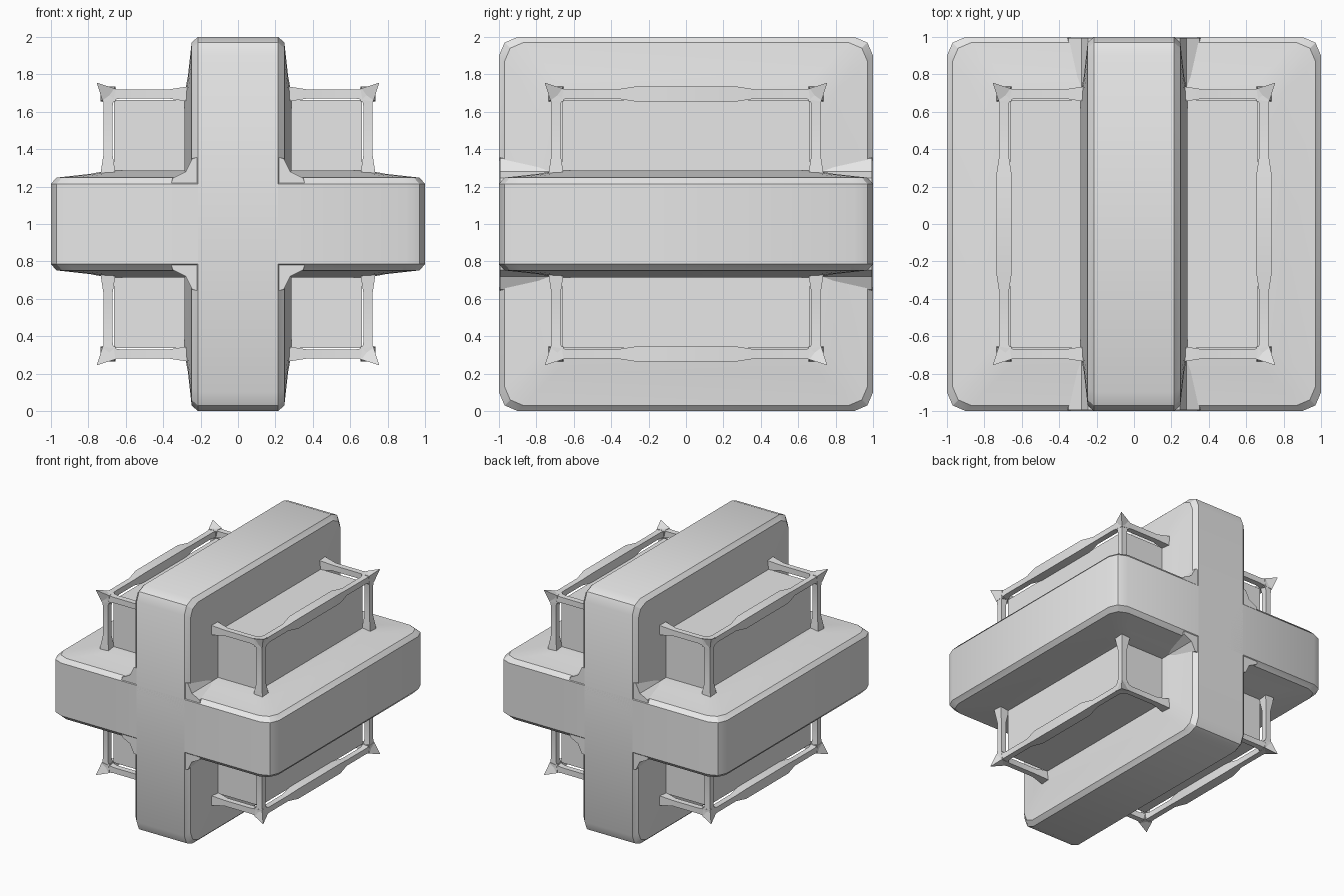
import bpy, bmesh, math
from itertools import product
from mathutils import Vector

cube = bpy.data.objects.get("Cube")
if cube:
    bpy.data.objects.remove(cube, do_unlink=True)

grey = bpy.data.materials.new("light_grey")
grey.use_nodes = True
grey.diffuse_color = (0.8, 0.8, 0.8, 1)
grey.node_tree.nodes["Principled BSDF"].inputs["Base Color"].default_value = (0.8, 0.8, 0.8, 1)

CENTRE = Vector((0, 0, 1))


def finish(name, bm):
    """Turn a bmesh into a shaded object, lifted so the model stands on the floor."""
    bmesh.ops.recalc_face_normals(bm, faces=bm.faces[:])
    mesh = bpy.data.meshes.new(name)
    bm.to_mesh(mesh)
    bm.free()
    mesh.materials.append(grey)
    ob = bpy.data.objects.new(name, mesh)
    ob.location = CENTRE
    bpy.context.collection.objects.link(ob)
    bpy.ops.object.select_all(action='DESELECT')
    ob.select_set(True)
    bpy.context.view_layer.objects.active = ob
    bpy.ops.object.shade_smooth_by_angle(angle=math.radians(25))
    return ob


def loft(bm, rings):
    """Bridge closed rings of points and cap both ends."""
    loops = [[bm.verts.new(p) for p in ring] for ring in rings]
    n = len(loops[0])
    for a, b in zip(loops, loops[1:]):
        for i in range(n):
            j = (i + 1) % n
            bm.faces.new((a[i], a[j], b[j], b[i]))
    bm.faces.new(loops[0])
    bm.faces.new(loops[-1])


def on_axis(axis, t, u, v):
    """Point with t along the axis and u, v along the next two axes."""
    p = [0, 0, 0]
    p[axis], p[(axis + 1) % 3], p[(axis + 2) % 3] = t, u, v
    return p


def rounded_square(axis, t, s):
    """Square ring of half size s with two-step corners."""
    corner = [(s, s - 0.1), (s - 0.03, s - 0.03), (s - 0.1, s)]
    ring = []
    for _ in range(4):
        ring += [on_axis(axis, t, u, v) for u, v in corner]
        corner = [(-v, u) for u, v in corner]
    return ring


# Two crossing slabs, thicker in the middle and chamfered at the rim
SLAB = [(0.285, 0.70), (0.268, 0.79), (0.248, 0.97), (0.215, 1.0)]
for name, axis in (("upright_slab", 0), ("level_slab", 2)):
    bm = bmesh.new()
    sections = SLAB + [(-t, s) for t, s in reversed(SLAB)]
    loft(bm, [rounded_square(axis, t, s) for t, s in sections])
    finish(name, bm)

# Fillets in the four inner corners of the cross
FILLET = [(0.2, 0.2), (0.2, 0.36), (0.245, 0.35), (0.28, 0.28), (0.35, 0.245), (0.36, 0.2)]
bm = bmesh.new()
for sx, sz in product((-1, 1), repeat=2):
    loft(bm, [[(sx * x, y, sz * z) for x, z in FILLET] for y in (-0.995, 0.995)])
finish("corner_fillets", bm)

# Central block
bm = bmesh.new()
bmesh.ops.create_cube(bm, size=1.325)
finish("core_block", bm)

# Slim ribs along the block edges, flared where they meet the slabs
RIB = [(0.72, 0.655, 0.725), (0.62, 0.672, 0.718), (0.38, 0.672, 0.718), (0.27, 0.655, 0.735)]
bm = bmesh.new()
for axis in range(3):
    for su, sv in product((-1, 1), repeat=2):
        loft(bm, [[on_axis(axis, t, su * u, sv * v)
                   for u, v in ((a, a), (b, a), (b, b), (a, b))]
                  for t, a, b in RIB + [(-t, a, b) for t, a, b in reversed(RIB)]])
finish("edge_ribs", bm)

# Pointed spikes on the eight block corners
bm = bmesh.new()
for signs in product((-1, 1), repeat=3):
    tip = bm.verts.new([0.755 * s for s in signs])
    base = [bm.verts.new([s * (0.65 if i == k else 0.722) for i, s in enumerate(signs)])
            for k in range(3)]
    bm.faces.new(base)
    for i in range(3):
        bm.faces.new((base[i], base[(i + 1) % 3], tip))
finish("corner_spikes", bm)
